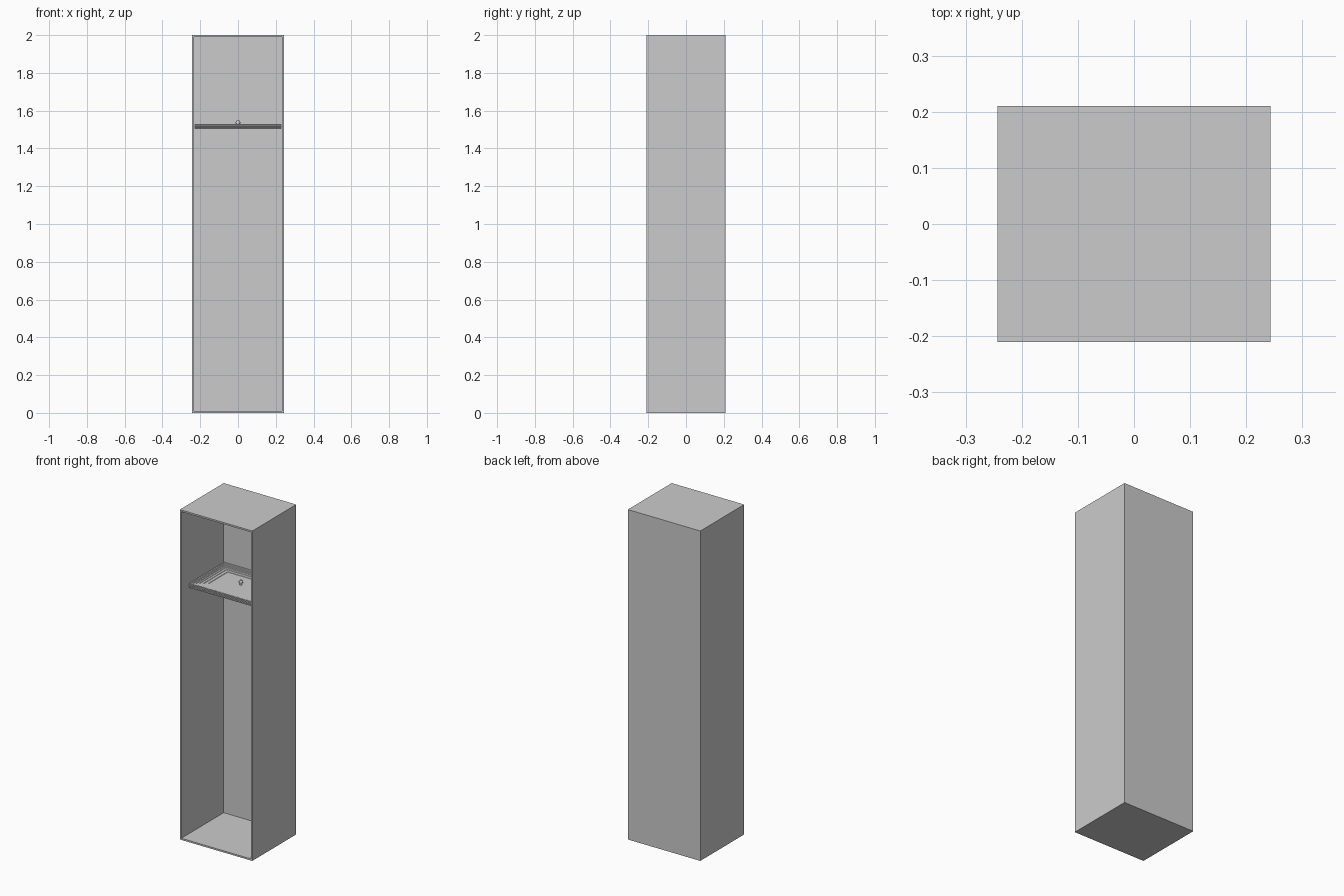
import bpy, bmesh
from mathutils import Matrix

if "Cube" in bpy.data.objects:
    bpy.data.objects.remove(bpy.data.objects["Cube"])

W, D, H, T = 0.243, 0.21, 2.0, 0.014   # half width, half depth, height, wall


def add_object(name, bm):
    bmesh.ops.recalc_face_normals(bm, faces=bm.faces[:])
    mesh = bpy.data.meshes.new(name)
    bm.to_mesh(mesh)
    bm.free()
    obj = bpy.data.objects.new(name, mesh)
    bpy.context.collection.objects.link(obj)
    return obj


def rect(bm, x, y0, y1, z0, inset):
    return [bm.verts.new((sx * (x - inset), y, z0)) for sx, y in
            ((-1, y0 + inset), (1, y0 + inset))] + \
           [bm.verts.new((sx * (x - inset), y, z0)) for sx, y in
            ((1, y1 - inset), (-1, y1 - inset))]


# Cabinet: box whose front face is inset and pushed back into a cavity
bm = bmesh.new()
bmesh.ops.create_cube(bm, size=1, matrix=Matrix.Translation((0, 0, H / 2))
                      @ Matrix.Diagonal((2 * W, 2 * D, H, 1)))
front = min(bm.faces, key=lambda f: f.calc_center_median().y)
bmesh.ops.inset_region(bm, faces=[front], thickness=T)
cavity = bmesh.ops.extrude_discrete_faces(bm, faces=[front])["faces"][0]
bmesh.ops.translate(bm, verts=cavity.verts[:], vec=(0, 2 * D - T, 0))
add_object("cabinet", bm)

# Shelf: ribbed outer edge, then shallow steps down to the middle
bm = bmesh.new()
x, y0, y1, bottom, top = W - T, -0.14, D - T, 1.503, 1.53
profile = [(0.0, bottom)]
for i in range(1, 6):
    z = bottom + (top - bottom) * i / 6
    profile += [(0.0, z - 0.001), (0.001, z), (0.0, z + 0.001)]
profile.append((0.0, top))
z = top
for inset in (0.008, 0.016, 0.026, 0.038, 0.054, 0.074):
    profile += [(inset, z), (inset + 0.002, z - 0.002)]
    z -= 0.002
rings = [rect(bm, x, y0, y1, h, inset) for inset, h in profile]
for a, b in zip(rings, rings[1:]):
    for i in range(4):
        j = (i + 1) % 4
        bm.faces.new((a[i], a[j], b[j], b[i]))
bm.faces.new(rings[0])
bm.faces.new(rings[-1])
add_object("shelf", bm)

# Knob: small stem with a faceted cap, in the middle of the shelf
bm = bmesh.new()
cy = (y0 + y1) / 2
for radius1, radius2, low, high in ((0.007, 0.007, z, 1.535),
                                    (0.013, 0.012, 1.533, 1.539),
                                    (0.012, 0.007, 1.539, 1.547)):
    bmesh.ops.create_cone(bm, cap_ends=True, segments=12, radius1=radius1,
                          radius2=radius2, depth=high - low,
                          matrix=Matrix.Translation((0, cy, (low + high) / 2)))
add_object("shelf_knob", bm)
